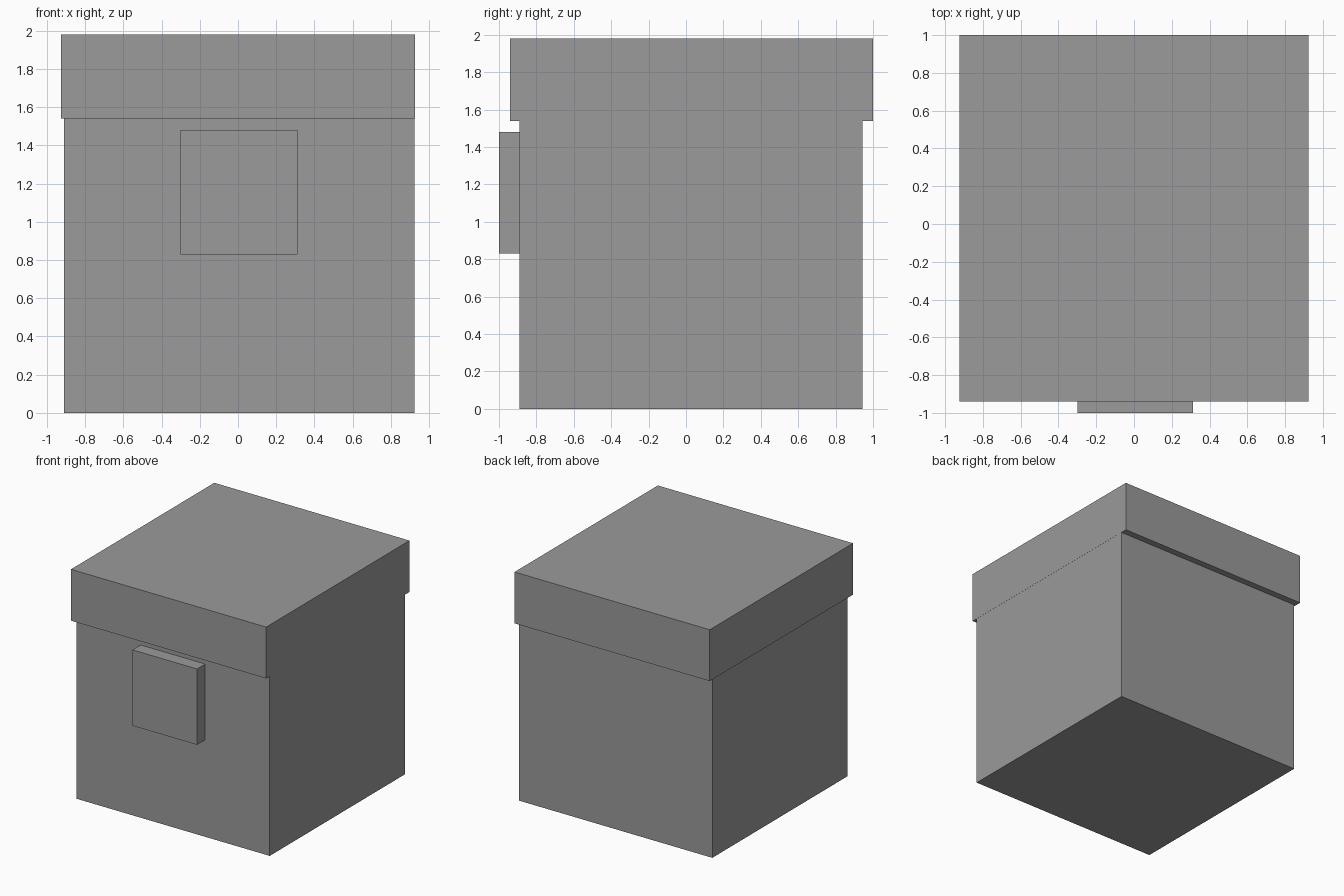
import bpy
import bmesh
from mathutils import Vector

if "Cube" in bpy.data.objects:
    bpy.data.objects.remove(bpy.data.objects["Cube"])

# Shared dark grey finish
grey = bpy.data.materials.new("dark_grey")
grey.diffuse_color = (0.325, 0.325, 0.325, 1.0)
grey.use_nodes = True
grey.node_tree.nodes["Principled BSDF"].inputs["Base Color"].default_value = grey.diffuse_color


def box(name, low, high):
    """Flat-sided box spanning two opposite corners."""
    low, high = Vector(low), Vector(high)
    bm = bmesh.new()
    bmesh.ops.create_cube(bm, size=1)
    bmesh.ops.scale(bm, vec=high - low, verts=bm.verts)
    mesh = bpy.data.meshes.new(name)
    bm.to_mesh(mesh)
    bm.free()
    mesh.materials.append(grey)
    obj = bpy.data.objects.new(name, mesh)
    obj.location = (low + high) / 2
    bpy.context.collection.objects.link(obj)
    return obj


# Main container
box("box_body", (-0.91, -0.89, 0.0), (0.924, 0.943, 1.54))

# Overhanging lid, flush with the body on the right
box("lid", (-0.925, -0.94, 1.54), (0.925, 1.0, 1.98))

# Raised plate on the front
box("front_latch", (-0.30, -1.0, 0.83), (0.312, -0.89, 1.48))
